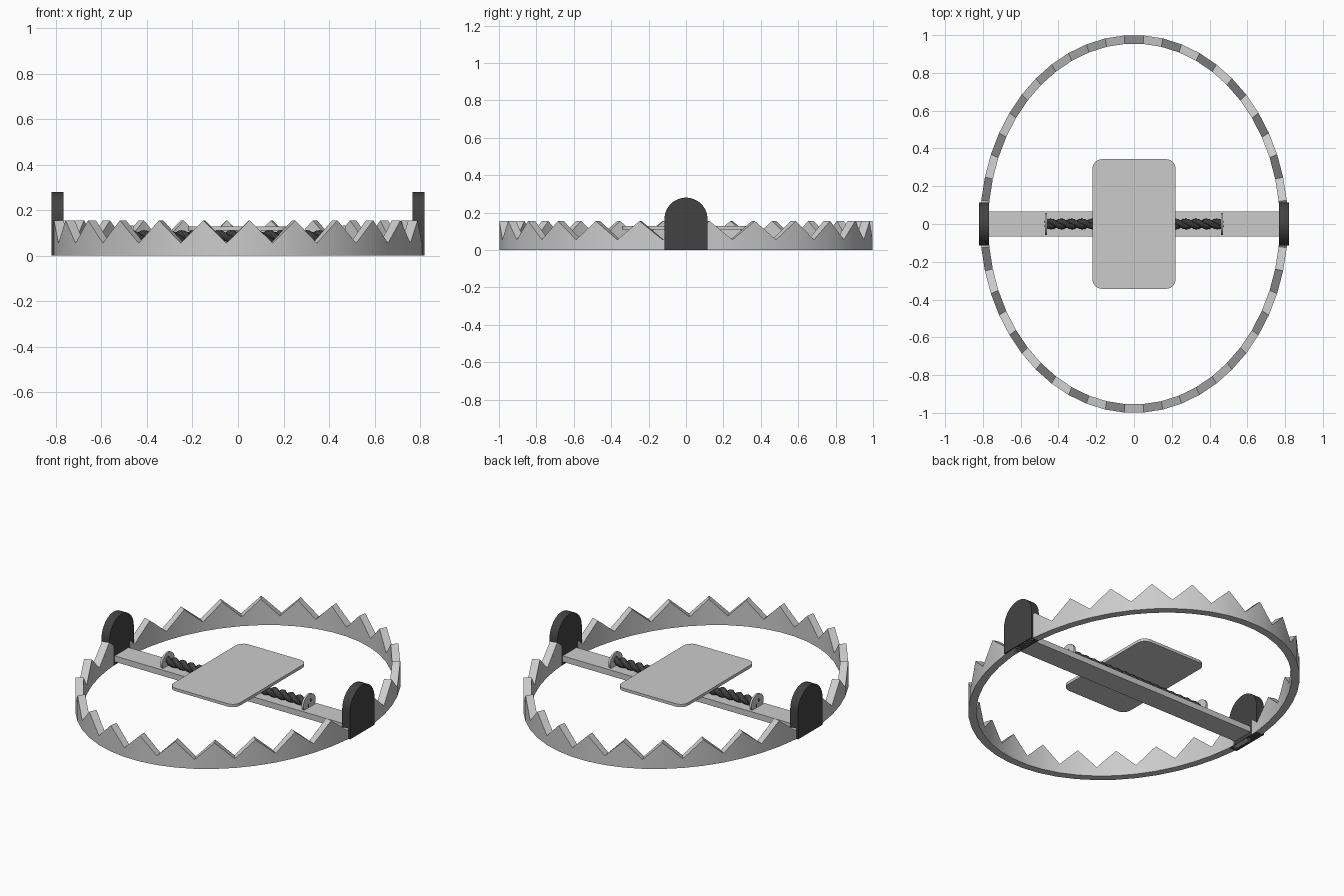
import bpy, bmesh
from math import sin, cos, pi, radians
from mathutils import Vector

if "Cube" in bpy.data.objects:
    bpy.data.objects.remove(bpy.data.objects["Cube"])

dark = bpy.data.materials.new("dark_iron")
dark.diffuse_color = (0.055, 0.055, 0.055, 1)
dark.use_nodes = True
dark.node_tree.nodes["Principled BSDF"].inputs["Base Color"].default_value = dark.diffuse_color


def finish(bm, name, mat=None, smooth=True):
    bmesh.ops.recalc_face_normals(bm, faces=bm.faces)
    me = bpy.data.meshes.new(name)
    bm.to_mesh(me)
    bm.free()
    ob = bpy.data.objects.new(name, me)
    bpy.context.collection.objects.link(ob)
    if mat:
        me.materials.append(mat)
    if smooth:
        bpy.ops.object.select_all(action='DESELECT')
        ob.select_set(True)
        bpy.context.view_layer.objects.active = ob
        bpy.ops.object.shade_smooth_by_angle(angle=radians(30))
    return ob


def prism(name, outline, push, mat=None):
    """Extrude a closed outline of 3D points along a vector."""
    bm = bmesh.new()
    face = bm.faces.new([bm.verts.new(p) for p in outline])
    ext = bmesh.ops.extrude_face_region(bm, geom=[face], use_keep_orig=True)
    verts = [g for g in ext["geom"] if isinstance(g, bmesh.types.BMVert)]
    bmesh.ops.translate(bm, verts=verts, vec=push)
    return finish(bm, name, mat)


def sweep(name, rings, mat=None):
    """Skin a list of closed rings and cap both ends."""
    bm = bmesh.new()
    loops = [[bm.verts.new(p) for p in r] for r in rings]
    n = len(loops[0])
    for a, b in zip(loops, loops[1:]):
        for j in range(n):
            bm.faces.new((a[j], a[(j + 1) % n], b[(j + 1) % n], b[j]))
    bm.faces.new(loops[0])
    bm.faces.new(loops[-1])
    return finish(bm, name, mat)


# Toothed jaws: half ellipses with a zigzag top, the second turned by 180 degrees
def jaw(name, turn):
    rings = []
    for i in range(26):
        t = radians(7.2) * i + turn
        top = 0.155 if i % 2 else 0.055
        c, s = cos(t), sin(t)
        ox, oy, ix, iy = 0.815 * c, s, 0.772 * c, 0.955 * s
        rings.append([(ox, oy, 0), (ox, oy, top), (ix, iy, top), (ix, iy, 0)])
    sweep(name, rings)


jaw("back_jaw", 0)
jaw("front_jaw", pi)

# Arched hinge plates
arch = [(-0.115, 0)] + [(-0.115 * cos(pi * k / 24), 0.165 + 0.115 * sin(pi * k / 24))
                        for k in range(25)] + [(0.115, 0)]
for side, x in (("left", -0.82), ("right", 0.768)):
    prism(side + "_hinge_plate", [(x, y, z) for y, z in arch], (0.052, 0, 0), dark)

# Base bar
prism("base_bar", [(-0.79, -0.066, 0.02), (0.79, -0.066, 0.02),
                   (0.79, 0.066, 0.02), (-0.79, 0.066, 0.02)], (0, 0, 0.035))

# Pressure pan with rounded corners
pan = []
for q, (sx, sy) in enumerate(((1, 1), (-1, 1), (-1, -1), (1, -1))):
    for k in range(7):
        a = pi / 2 * (q + k / 6)
        pan.append((sx * 0.17 + 0.05 * cos(a), sy * 0.293 + 0.05 * sin(a), 0.11))
prism("pressure_pan", pan, (0, 0, 0.017))

# Twisted spring: two strands wound about the x axis
AXIS_Z = 0.083
for s in range(2):
    rings = []
    for i in range(181):
        x = -0.465 + 0.93 * i / 180
        a = 2 * pi * x / 0.11 + s * pi
        out = Vector((0, cos(a), sin(a)))
        k = 0.015 * 2 * pi / 0.11
        tan = Vector((1, -sin(a) * k, cos(a) * k)).normalized()
        side = tan.cross(out)
        c = Vector((x, 0, AXIS_Z)) + out * 0.013
        rings.append([c + 0.016 * (out * cos(b) + side * sin(b))
                      for b in [2 * pi * j / 10 for j in range(10)]])
    sweep("spring_strand_%d" % (s + 1), rings, dark)

# Spring end discs
for side, x in (("left", -0.472), ("right", 0.46)):
    disc = [(x, 0.058 * cos(2 * pi * k / 28), AXIS_Z + 0.05 * sin(2 * pi * k / 28))
            for k in range(28)]
    prism(side + "_spring_disc", disc, (0.012, 0, 0))
